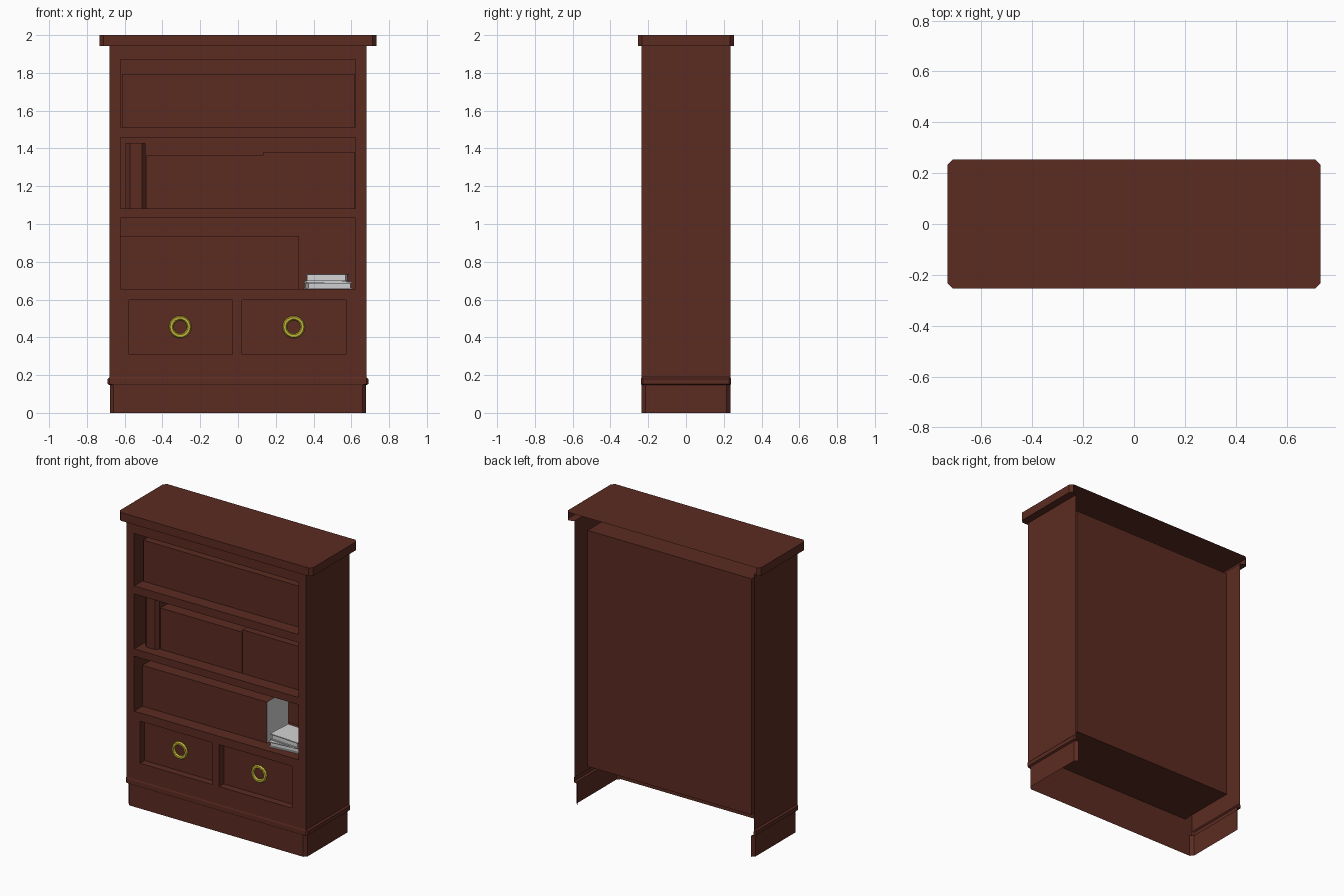
import bpy, bmesh, math
from mathutils import Matrix

if "Cube" in bpy.data.objects:
    bpy.data.objects.remove(bpy.data.objects["Cube"])


def material(name, rgb):
    m = bpy.data.materials.new(name)
    m.diffuse_color = (*rgb, 1)
    m.use_nodes = True
    m.node_tree.nodes["Principled BSDF"].inputs["Base Color"].default_value = m.diffuse_color
    return m


WOOD = material("mahogany", (0.105, 0.024, 0.015))
GREY = material("book_grey", (0.65, 0.65, 0.66))
GOLD = material("brass", (0.56, 0.48, 0.04))

FRONT, BACK = -0.235, 0.178     # front plane, inner back panel
HX, HY = 0.68, 0.235            # carcass half width and half depth
OPEN = 0.622                    # half width of the shelf openings
SHELVES = [(0.655, 1.032), (1.082, 1.458), (1.513, 1.872)]
DRAWERS = [(-0.578, -0.03), (0.022, 0.572)]
DZ0, DZ1 = 0.31, 0.598
FLOOR = 0.255


def finish(name, bm, mat):
    me = bpy.data.meshes.new(name)
    bm.to_mesh(me)
    bm.free()
    me.materials.append(mat)
    ob = bpy.data.objects.new(name, me)
    bpy.context.collection.objects.link(ob)
    return ob


def quad(bm, *pts):
    return bm.faces.new([bm.verts.new(p) for p in pts])


def wall(bm, x0, x1, z0, z1, y):
    quad(bm, (x0, y, z0), (x1, y, z0), (x1, y, z1), (x0, y, z1))


def level(bm, x0, x1, y0, y1, z):
    quad(bm, (x0, y0, z), (x1, y0, z), (x1, y1, z), (x0, y1, z))


def side(bm, x, y0, y1, z0, z1):
    quad(bm, (x, y0, z0), (x, y1, z0), (x, y1, z1), (x, y0, z1))


def box(name, x0, x1, y0, y1, z0, z1, mat, turn=0):
    bm = bmesh.new()
    bmesh.ops.create_cube(bm, size=1)
    bmesh.ops.scale(bm, vec=(x1 - x0, y1 - y0, z1 - z0), verts=bm.verts)
    bmesh.ops.rotate(bm, matrix=Matrix.Rotation(turn, 3, 'Z'), verts=bm.verts)
    bmesh.ops.translate(bm, vec=((x0 + x1) / 2, (y0 + y1) / 2, (z0 + z1) / 2), verts=bm.verts)
    return finish(name, bm, mat)


def skirt(name, rings, cap=False):
    """Band round the sides and front with cut corners, open at the back.
    Each ring is (half width, half depth, corner cut, height)."""
    bm = bmesh.new()
    rows = []
    for hx, hy, c, z in rings:
        half = [(hx - c, hy), (hx, hy - c), (hx, c - hy), (hx - c, -hy)]
        path = [(-x, y) for x, y in half] + half[::-1]
        rows.append([bm.verts.new((x, y, z)) for x, y in path])
    for a, b in zip(rows, rows[1:]):
        for i in range(7):
            bm.faces.new((a[i], a[i + 1], b[i + 1], b[i]))
    if cap:
        bm.faces.new(rows[-1])
    return finish(name, bm, WOOD)


# plinth, base moulding and top slab
skirt("plinth", [(0.678, HY, 0.02, 0), (0.678, HY, 0.02, 0.147)])
skirt("base_moulding", [(0.678, HY, 0.02, 0.147), (0.69, 0.238, 0.01, 0.153),
                        (0.69, 0.238, 0.01, 0.18), (HX, HY, 0.001, 0.19)])
skirt("top_slab", [(HX, HY, 0.001, 1.943), (0.733, 0.253, 0.02, 1.943),
                   (0.733, 0.253, 0.02, 2.0)], cap=True)

# carcass sides
bm = bmesh.new()
for s in (-1, 1):
    side(bm, s * HX, -HY, HY, 0.185, 1.943)
finish("side_panels", bm, WOOD)

# front frame: stiles, rails and the drawer surround
bm = bmesh.new()
for x0, x1 in ((-HX, -OPEN), (OPEN, HX)):
    wall(bm, x0, x1, 0.185, 1.943, FRONT)
edges = [0.185, DZ0, DZ1] + [z for s in SHELVES for z in s] + [1.943]
for z0, z1 in zip(edges[0::2], edges[1::2]):
    wall(bm, -OPEN, OPEN, z0, z1, FRONT)
for x0, x1 in ((-OPEN, DRAWERS[0][0]), (DRAWERS[0][1], DRAWERS[1][0]), (DRAWERS[1][1], OPEN)):
    wall(bm, x0, x1, DZ0, DZ1, FRONT)
finish("front_frame", bm, WOOD)

# inner case: back, floor, ceiling and side linings
bm = bmesh.new()
TOP = SHELVES[-1][1]
wall(bm, -OPEN, OPEN, FLOOR, TOP, BACK)
for z in (FLOOR, TOP):
    level(bm, -OPEN, OPEN, FRONT, BACK, z)
for s in (-1, 1):
    side(bm, s * OPEN, FRONT, BACK, FLOOR, TOP)
finish("inner_case", bm, WOOD)

# shelf boards, upper and lower surfaces
bm = bmesh.new()
for z in [z for s in SHELVES for z in s][:-1]:
    level(bm, -OPEN, OPEN, FRONT, BACK, z)
finish("shelf_boards", bm, WOOD)

# recessed drawers with ring pulls
for i, (x0, x1) in enumerate(DRAWERS):
    bm = bmesh.new()
    for z in (DZ0, DZ1):
        level(bm, x0, x1, FRONT, -0.185, z)
    for x in (x0, x1):
        side(bm, x, FRONT, -0.185, DZ0, DZ1)
    wall(bm, x0, x1, DZ0, DZ1, -0.185)
    finish(f"drawer_{i + 1}", bm, WOOD)
    bpy.ops.mesh.primitive_torus_add(
        location=((x0 + x1) / 2 - 0.002, -0.192, 0.455), rotation=(math.pi / 2, 0, 0),
        major_segments=14, minor_segments=6, major_radius=0.048, minor_radius=0.012)
    ring = bpy.context.object
    ring.name = f"ring_pull_{i + 1}"
    ring.data.materials.append(GOLD)

# rows of books as plain blocks
BY, BB = -0.147, 0.085
box("books_top", -0.615, 0.617, BY, BB, 1.514, 1.795, WOOD)
box("books_middle_left", -0.485, 0.135, BY, BB, 1.083, 1.365, WOOD)
box("books_middle_right", 0.136, 0.618, BY, BB, 1.083, 1.382, WOOD)
low = box("books_low", -0.621, 0.322, BY, BB, 0.656, 0.936, WOOD)
low.data.materials.append(GREY)
for f in low.data.polygons:
    if f.normal.x > 0.5:            # page-coloured end of the row
        f.material_index = 1

# upright book with a bevelled spine at the left of the middle shelf
bm = bmesh.new()
outline = [(-0.595, 0.05), (-0.595, -0.15), (-0.573, -0.172),
           (-0.508, -0.172), (-0.489, -0.15), (-0.489, 0.05)]
base = bm.faces.new([bm.verts.new((x, y, 1.083)) for x, y in outline])
new = bmesh.ops.extrude_face_region(bm, geom=[base])["geom"]
bmesh.ops.translate(bm, vec=(0, 0, 0.347),
                    verts=[g for g in new if isinstance(g, bmesh.types.BMVert)])
bmesh.ops.recalc_face_normals(bm, faces=bm.faces)
finish("upright_book", bm, WOOD)

# two lying books: covers with thinner pages between
for n, cx, cy, w, d, z, h, a in (("lower", 0.475, -0.08, 0.24, 0.19, 0.656, 0.036, 0.1),
                                 ("upper", 0.472, -0.08, 0.22, 0.18, 0.694, 0.042, -0.07)):
    for part, inset, z0, z1 in (("cover_bottom", 0, 0, 0.006), ("pages", 0.008, 0.006, h - 0.006),
                                ("cover_top", 0, h - 0.006, h)):
        box(f"{n}_book_{part}", cx - w / 2 + inset, cx + w / 2 - inset,
            cy - d / 2 + inset, cy + d / 2 - inset, z + z0, z + z1, GREY, a)
